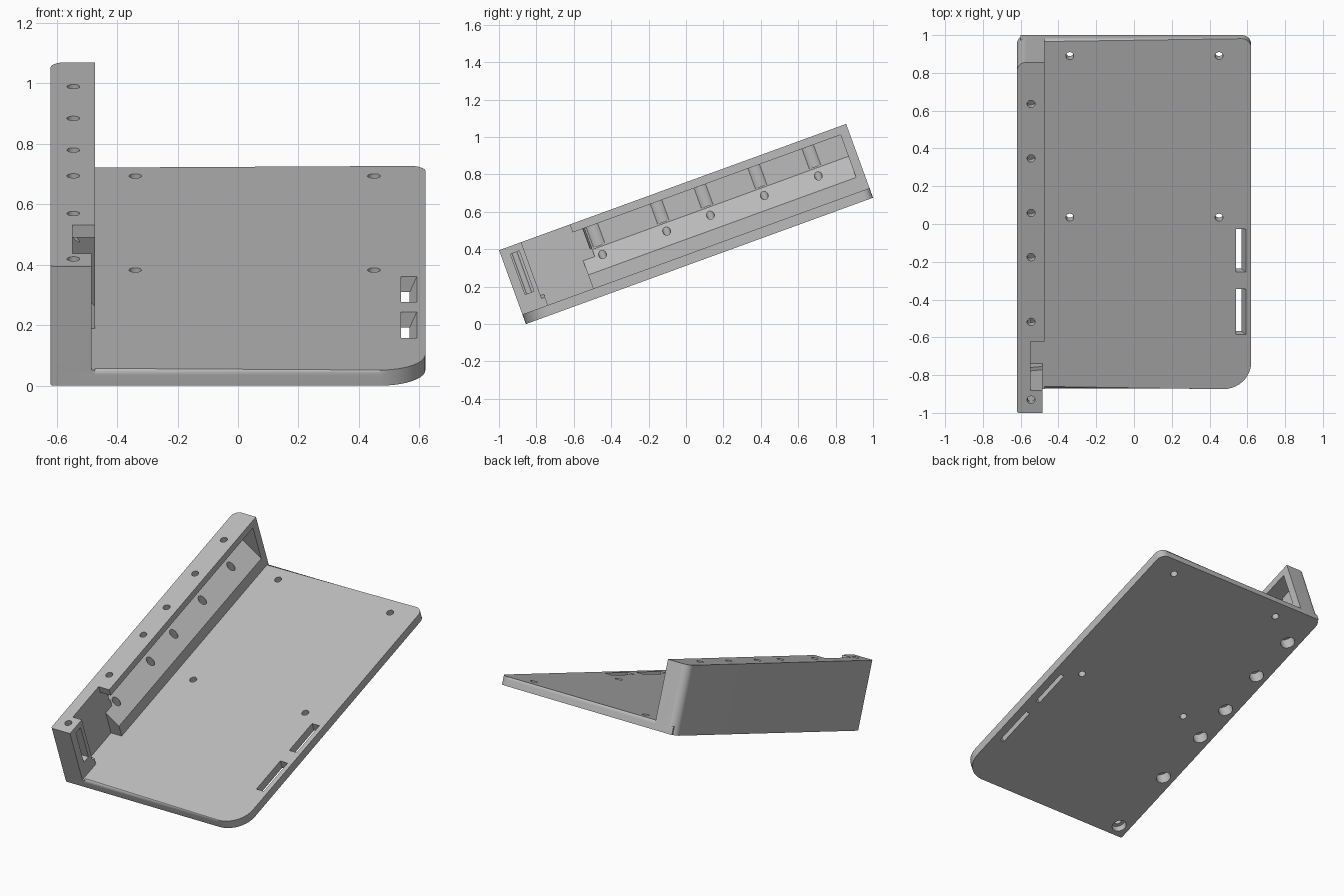
import bpy, bmesh, math
from mathutils import Matrix, Vector

old = bpy.data.objects.get("Cube")
if old:
    bpy.data.objects.remove(old)

L, H, T = 1.975, 0.42, 0.055          # slope length, wall height, plate thickness
X0, X1, WX = -0.62, 0.62, -0.473      # outer left, outer right, wall inner face
HX = -0.545                           # line of the wall holes

grey = bpy.data.materials.new("Plain grey")
grey.use_nodes = True
grey.diffuse_color = (0.5, 0.5, 0.5, 1)
grey.node_tree.nodes["Principled BSDF"].inputs["Base Color"].default_value = (0.5, 0.5, 0.5, 1)


def make(name, bm):
    bmesh.ops.recalc_face_normals(bm, faces=bm.faces)
    me = bpy.data.meshes.new(name)
    bm.to_mesh(me)
    bm.free()
    ob = bpy.data.objects.new(name, me)
    bpy.context.collection.objects.link(ob)
    me.materials.append(grey)
    return ob


def prism(name, pts, lo, hi, axis="z", round_top=0):
    """Extrude a flat outline along z (points x,y) or along y (points x,z)."""
    put = (lambda p, h: (p[0], p[1], h)) if axis == "z" else (lambda p, h: (p[0], h, p[1]))
    bm = bmesh.new()
    a = [bm.verts.new(put(p, lo)) for p in pts]
    b = [bm.verts.new(put(p, hi)) for p in pts]
    bm.faces.new(a)
    top = bm.faces.new(b)
    for i in range(len(pts)):
        j = (i + 1) % len(pts)
        bm.faces.new((a[i], a[j], b[j], b[i]))
    if round_top:
        rim = [e for e in top.edges if max(v.co.x for v in e.verts) > -0.5]
        bmesh.ops.bevel(bm, geom=rim, offset=round_top, segments=4, profile=0.5, affect="EDGES")
    return make(name, bm)


def rounded(corners):
    """Outline from (x, y, radius) corners, each rounded by an arc."""
    out = []
    n = len(corners)
    for i, (x, y, r) in enumerate(corners):
        p = Vector((x, y))
        if not r:
            out.append((x, y))
            continue
        d0 = (Vector(corners[i - 1][:2]) - p).normalized()
        d1 = (Vector(corners[(i + 1) % n][:2]) - p).normalized()
        c = p + (d0 + d1) * r
        for k in range(11):
            t = math.pi / 2 * k / 10
            q = c - d1 * r * math.cos(t) - d0 * r * math.sin(t)
            out.append((q.x, q.y))
    return out


def box(x0, x1, y0, y1, z0, z1):
    return prism("block", [(x0, y0), (x1, y0), (x1, y1), (x0, y1)], z0, z1)


def rod(x, y, r, z0, z1):
    pts = [(x + r * math.cos(k * math.pi / 16), y + r * math.sin(k * math.pi / 16)) for k in range(32)]
    return prism("rod", pts, z0, z1)


def combine(target, tool, op="DIFFERENCE"):
    m = target.modifiers.new("combine", "BOOLEAN")
    m.operation, m.solver, m.object = op, "EXACT", tool
    bpy.context.view_layer.update()
    me = bpy.data.meshes.new_from_object(target.evaluated_get(bpy.context.evaluated_depsgraph_get()))
    target.modifiers.clear()
    target.data = me
    bpy.data.objects.remove(tool)


# Side wall, with its outer back corner rounded
body = prism("tilted_stand", rounded([(X0, 0, 0.012), (WX, 0, 0), (WX, L, 0), (X0, L, 0.05)]), 0, H)

# Front block set back, open notch behind it, and slot in the block
combine(body, box(-0.485, 0, -0.1, 0.126, T, 1))
combine(body, box(-0.548, 0, 0.126, 0.403, T, 1))
combine(body, box(-0.56, 0, 0.05, 0.1, 0.15, 0.38))

# Long pocket with a sloped floor
def pocket(back, y0, y1):
    floor = 0.133 + (WX - back) * 1.07
    pts = [(back, 0.375), (-0.4, 0.375), (-0.4, 0.1285), (WX + 0.004, 0.1285), (back, floor)]
    return prism("pocket", pts, y0, y1, "y")

combine(body, pocket(-0.548, 0.39, 0.5))
combine(body, pocket(-0.585, 0.47, 1.927))

# Plate, with rounded corners and a soft top edge
plate = prism("plate", rounded([(-0.6, 0, 0), (X1, 0, 0.15), (X1, L, 0.05), (-0.6, L, 0)]),
              0, T, round_top=0.018)
combine(body, plate, "UNION")

# Small foot at the back of the front block
combine(body, prism("foot", [(-0.56, 0.04), (-0.485, 0.04), (-0.485, 0.1), (-0.56, 0.12)], 0.11, 0.145, "y"), "UNION")

# Wall screw holes with wide bores below and clearance grooves in the pocket
wall_holes = [0.073, 0.512, 0.877, 1.126, 1.433, 1.74]
for y in wall_holes:
    if y > 0.4:
        combine(body, rod(HX, y, 0.052, 0.262, 0.3749))
    combine(body, rod(HX, y, 0.021, -0.1, 0.6))
    combine(body, rod(HX, y, 0.043, -0.1, 0.07 if y > 0.4 else 0.04))

# Plate mounting holes
for x in (-0.34, 0.45):
    for y in (0.968, 1.878):
        combine(body, rod(x, y, 0.021, -0.1, 0.2))

# Two strap slots, flared towards the outer edge
for y0, y1 in ((0.308, 0.564), (0.66, 0.904)):
    flare = [(0.54, -0.02), (0.562, -0.02), (0.568, 0), (0.592, T), (0.592, 0.1), (0.54, 0.1)]
    combine(body, prism("slot", flare, y0, y1, "y"))

# Tilt the whole stand and set it on the ground
body.data.transform(Matrix.Translation((0, -0.856, 0)) @ Matrix.Rotation(math.radians(20), 4, "X"))
body.data.materials.clear()
body.data.materials.append(grey)
for p in body.data.polygons:
    p.material_index = 0

bpy.ops.object.select_all(action="DESELECT")
body.select_set(True)
bpy.context.view_layer.objects.active = body
bpy.ops.object.shade_smooth_by_angle(angle=math.radians(30))
